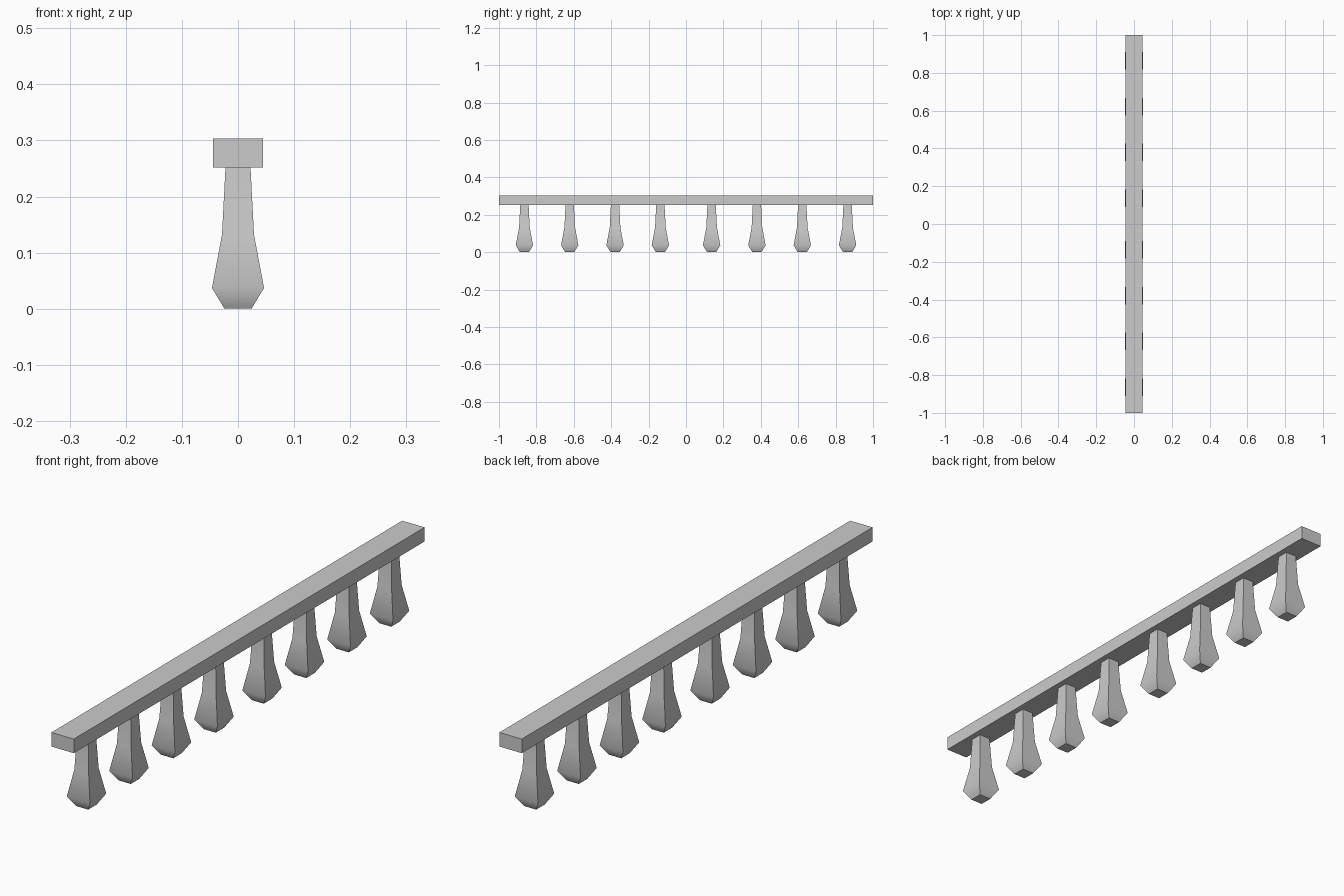
import bpy
import bmesh
import math

cube = bpy.data.objects.get("Cube")
if cube:
    bpy.data.objects.remove(cube, do_unlink=True)

# Single plain grey finish
grey = bpy.data.materials.new("light_grey")
grey.use_nodes = True
colour = (0.6, 0.6, 0.6, 1.0)
grey.diffuse_color = colour
grey.node_tree.nodes["Principled BSDF"].inputs["Base Color"].default_value = colour


def square_loft(name, sections, location=(0, 0, 0)):
    """Closed solid through rectangular sections (half x, half y, z)."""
    bm = bmesh.new()
    rings = [[bm.verts.new((sx * hx, sy * hy, z))
              for sx, sy in ((-1, -1), (1, -1), (1, 1), (-1, 1))]
             for hx, hy, z in sections]
    for low, high in zip(rings, rings[1:]):
        for i in range(4):
            j = (i + 1) % 4
            bm.faces.new((low[i], low[j], high[j], high[i]))
    bm.faces.new(rings[0][::-1])
    bm.faces.new(rings[-1])
    mesh = bpy.data.meshes.new(name)
    bm.to_mesh(mesh)
    bm.free()
    mesh.materials.append(grey)
    obj = bpy.data.objects.new(name, mesh)
    obj.location = location
    bpy.context.collection.objects.link(obj)
    return obj


# Top rail
RAIL_BOTTOM, RAIL_TOP = 0.252, 0.303
square_loft("top_rail", [(0.0446, 1.0, RAIL_BOTTOM), (0.0446, 1.0, RAIL_TOP)])

# Balusters: small foot, wide belly, slim neck
profile = [(0.024, 0.0), (0.0464, 0.037), (0.0285, 0.132), (0.0223, RAIL_BOTTOM)]
sections = [(r, r, z) for r, z in profile]

# Two mirrored groups of four with a wider gap in the middle
balusters = []
for side_name, side in (("front", -1), ("back", 1)):
    for n in range(4):
        y = side * (0.137 + 0.2423 * n)
        balusters.append(square_loft(f"baluster_{side_name}_{n + 1}", sections, (0, y, 0)))

# Smooth along the height, crisp at the four corners and the foot
bpy.ops.object.select_all(action="DESELECT")
for obj in balusters:
    obj.select_set(True)
bpy.context.view_layer.objects.active = balusters[0]
bpy.ops.object.shade_smooth_by_angle(angle=math.radians(50))
